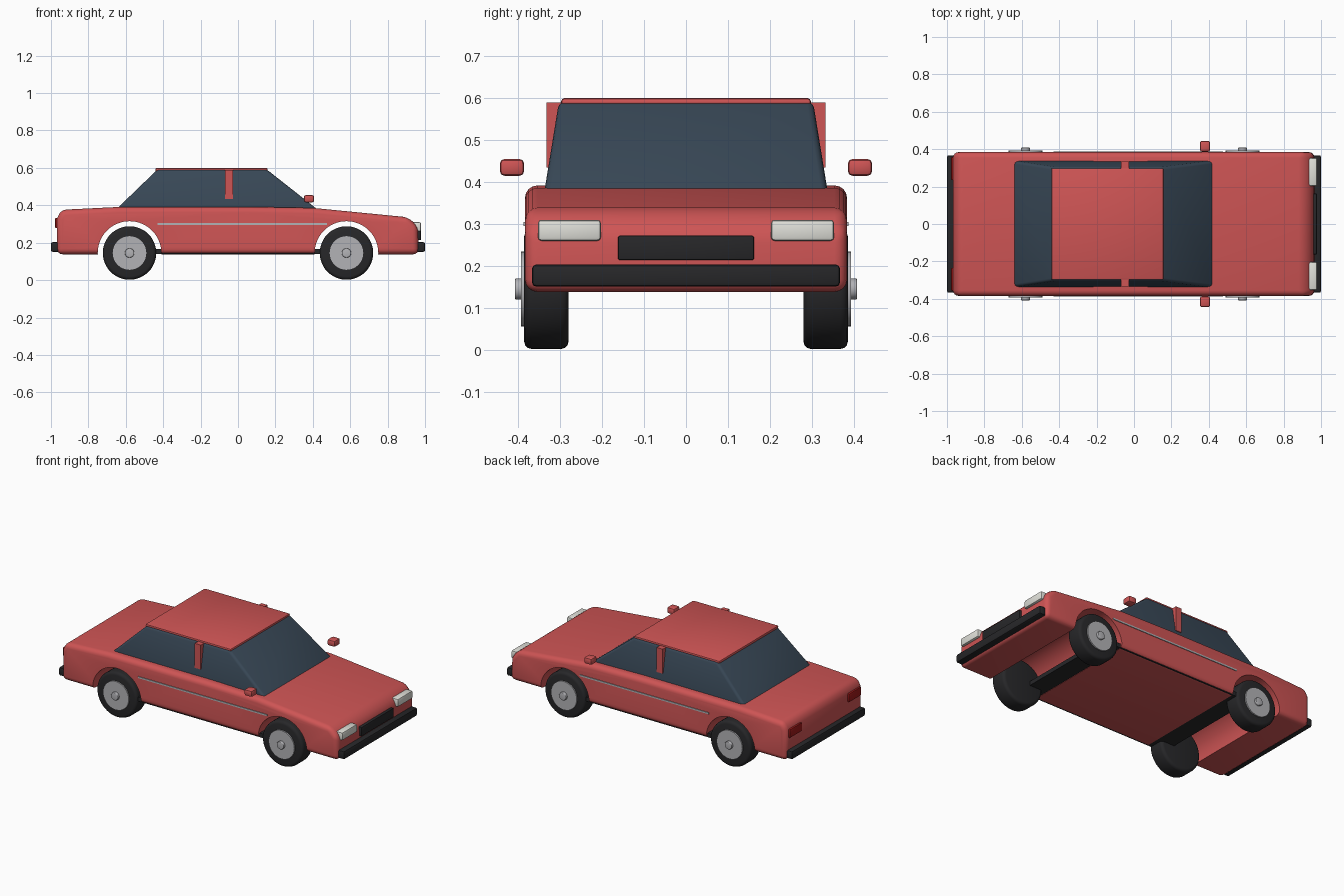
import bpy, bmesh, math
from mathutils import Vector

if "Cube" in bpy.data.objects:
    bpy.data.objects.remove(bpy.data.objects["Cube"])


def material(name, r, g, b):
    m = bpy.data.materials.new(name)
    m.diffuse_color = (r, g, b, 1)
    m.use_nodes = True
    m.node_tree.nodes["Principled BSDF"].inputs["Base Color"].default_value = m.diffuse_color
    return m


RED = material("red paint", 0.62, 0.09, 0.09)
GLASS = material("dark glass", 0.04, 0.065, 0.095)
BLACK = material("black rubber", 0.02, 0.02, 0.022)
LAMP = material("lamp white", 0.75, 0.75, 0.70)
TAIL = material("tail red", 0.35, 0.01, 0.01)
METAL = material("metal", 0.45, 0.45, 0.47)


def apply_modifier(ob, mod):
    bpy.context.view_layer.objects.active = ob
    bpy.ops.object.modifier_apply(modifier=mod.name)


def bevel(ob, width, segments=3, angle=30):
    mod = ob.modifiers.new("bevel", 'BEVEL')
    mod.width, mod.segments = width, segments
    mod.limit_method, mod.angle_limit = 'ANGLE', math.radians(angle)
    apply_modifier(ob, mod)


def smooth(ob, angle=35):
    bpy.ops.object.select_all(action='DESELECT')
    ob.select_set(True)
    bpy.context.view_layer.objects.active = ob
    bpy.ops.object.shade_smooth_by_angle(angle=math.radians(angle))


def loft(name, lower, upper, mat):
    """Solid between two matching loops of points."""
    bm = bmesh.new()
    a = [bm.verts.new(p) for p in lower]
    b = [bm.verts.new(p) for p in upper]
    n = len(a)
    bm.faces.new(a)
    bm.faces.new(b)
    for i in range(n):
        bm.faces.new((a[i], a[(i + 1) % n], b[(i + 1) % n], b[i]))
    bmesh.ops.recalc_face_normals(bm, faces=bm.faces)
    me = bpy.data.meshes.new(name)
    bm.to_mesh(me)
    bm.free()
    ob = bpy.data.objects.new(name, me)
    bpy.context.collection.objects.link(ob)
    if mat:
        me.materials.append(mat)
    return ob


def rect(x0, x1, y0, y1, z):
    return [Vector(p) for p in ((x0, y0, z), (x1, y0, z), (x1, y1, z), (x0, y1, z))]


def box(name, x, y, z, mat, round_by=0.008):
    ob = loft(name, rect(*x, *y, z[0]), rect(*x, *y, z[1]), mat)
    if round_by:
        bevel(ob, round_by, 2)
        smooth(ob)
    return ob


def cylinder(name, x, y0, y1, z, radius, mat, sides=48, round_by=0):
    def ring(y):
        return [(x + radius * math.cos(t), y, z + radius * math.sin(t))
                for t in (2 * math.pi * i / sides for i in range(sides))]
    ob = loft(name, ring(y0), ring(y1), mat)
    if round_by:
        bevel(ob, round_by, 3, 40)
    smooth(ob)
    return ob


def side(s, a, b):
    """Range a..b on the left or right side of the car."""
    return tuple(sorted((s * a, s * b)))


AXLES = {"rear": -0.58, "front": 0.58}
WHEEL_Z = 0.145

# Lower body: side profile across the width, rounded, with wheel arches cut through
profile = [(-0.968, 0.138), (-0.968, 0.33), (-0.945, 0.376), (-0.64, 0.391), (0.05, 0.392),
           (0.40, 0.386), (0.91, 0.336), (0.962, 0.285), (0.966, 0.138)]
body = loft("body", [(x, -0.384, z) for x, z in profile],
            [(x, 0.384, z) for x, z in profile], RED)
bevel(body, 0.03, 4, 35)
for end, x in AXLES.items():
    cutter = cylinder("arch_cutter", x, -0.6, 0.6, WHEEL_Z, 0.17, RED, 64)
    cutter.hide_render = True
    mod = body.modifiers.new("arch", 'BOOLEAN')
    mod.operation, mod.object = 'DIFFERENCE', cutter
    apply_modifier(body, mod)
    bpy.data.objects.remove(cutter)
smooth(body)

# Underfloor, showing as a dark sill between the wheels
box("underfloor", (-0.53, 0.53), (-0.372, 0.372), (0.14, 0.166), BLACK, 0)

# Glass cabin and roof
cabin = loft("cabin_glass", rect(-0.66, 0.435, -0.339, 0.339, 0.37),
             rect(-0.43, 0.153, -0.303, 0.303, 0.592), GLASS)
bevel(cabin, 0.015, 3)
smooth(cabin)
box("roof", (-0.442, 0.158), (-0.298, 0.298), (0.582, 0.60), RED, 0.008)

# Wheels
for end, x in AXLES.items():
    for s, name in ((-1, "right"), (1, "left")):
        tag = f"{end}_{name}"
        cylinder(f"tyre_{tag}", x, *side(s, 0.28, 0.386), WHEEL_Z, 0.143, BLACK, 48, 0.018)
        cylinder(f"wheel_disc_{tag}", x, *side(s, 0.36, 0.394), WHEEL_Z, 0.09, METAL, 32)
        cylinder(f"hub_cap_{tag}", x, *side(s, 0.38, 0.408), WHEEL_Z, 0.025, METAL, 24, 0.004)

# Details repeated on both sides
for s, name in ((-1, "right"), (1, "left")):
    box(f"headlight_{name}", (0.93, 0.978), side(s, 0.203, 0.353), (0.26, 0.31), LAMP)
    box(f"tail_light_{name}", (-0.978, -0.94), side(s, 0.235, 0.357), (0.278, 0.332), TAIL, 0.005)
    box(f"mirror_{name}", (0.352, 0.407), side(s, 0.386, 0.444), (0.415, 0.455), RED, 0.011)
    box(f"door_pillar_{name}", (-0.07, -0.028), side(s, 0.28, 0.333), (0.435, 0.59), RED, 0)
    box(f"side_trim_{name}", (-0.43, 0.475), side(s, 0.37, 0.388), (0.295, 0.305), METAL, 0)

# Grille and bumpers
box("grille", (0.93, 0.978), (-0.162, 0.162), (0.214, 0.272), BLACK, 0.004)
box("front_bumper", (0.95, 1.0), (-0.367, 0.367), (0.151, 0.203), BLACK, 0.009)
box("rear_bumper", (-1.0, -0.95), (-0.367, 0.367), (0.151, 0.203), BLACK, 0.009)
